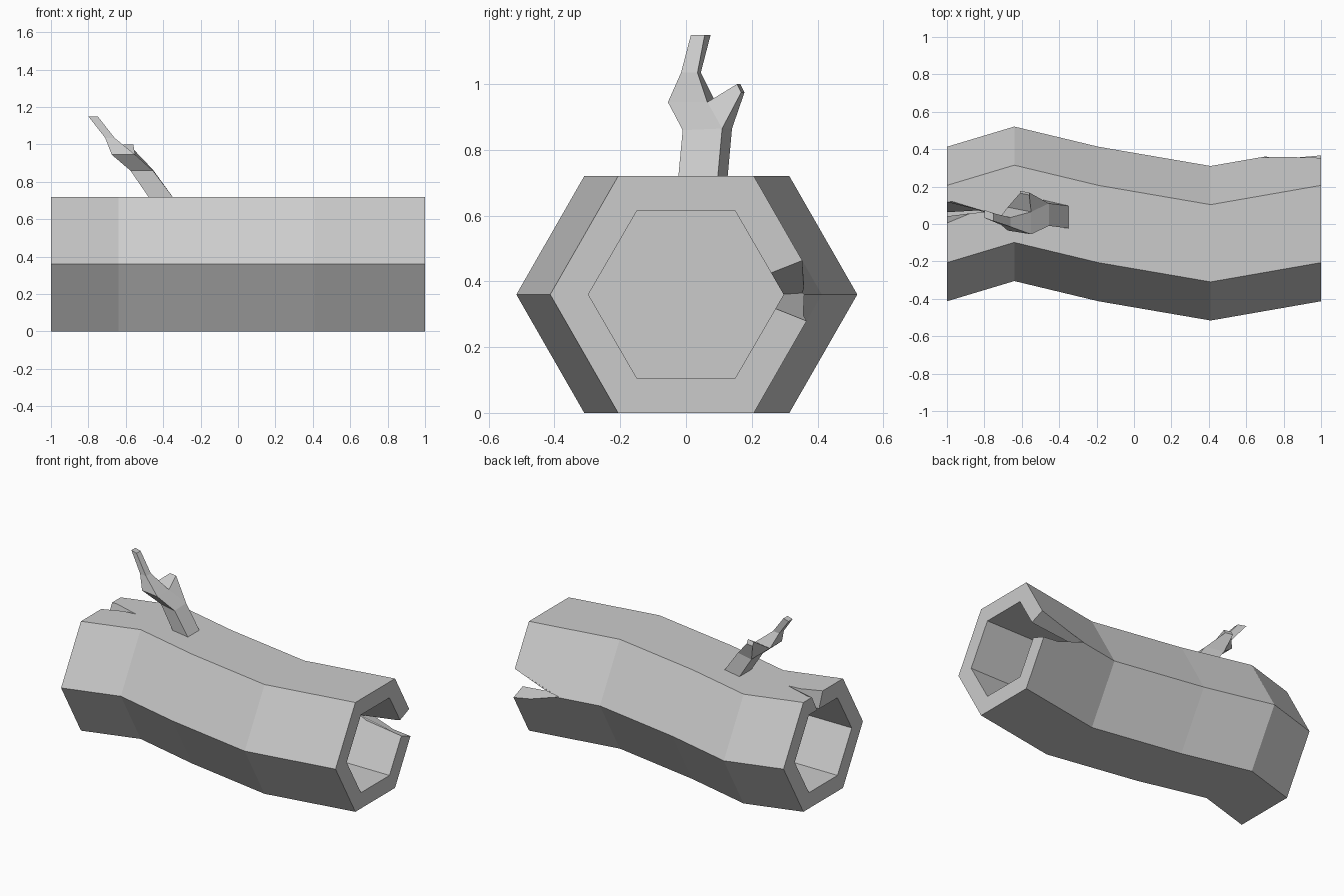
import bpy
from math import cos, sin, pi
from mathutils import Vector
import bmesh

if "Cube" in bpy.data.objects:
    bpy.data.objects.remove(bpy.data.objects["Cube"])


def make(name, verts, faces):
    mesh = bpy.data.meshes.new(name)
    mesh.from_pydata([tuple(v) for v in verts], [], faces)
    bm = bmesh.new()
    bm.from_mesh(mesh)
    bmesh.ops.recalc_face_normals(bm, faces=bm.faces)
    bm.to_mesh(mesh)
    bm.free()
    obj = bpy.data.objects.new(name, mesh)
    bpy.context.collection.objects.link(obj)
    return obj


def hex_tube(name, path, ry, hz):
    """Six-sided solid swept through (x, y) stations."""
    verts = [(x, y + ry * cos(i * pi / 3), 0.36 + hz * sin(i * pi / 3) / sin(pi / 3))
             for x, y in path for i in range(6)]
    faces = [(6 * k + i, 6 * k + (i + 1) % 6, 6 * k + 6 + (i + 1) % 6, 6 * k + 6 + i)
             for k in range(len(path) - 1) for i in range(6)]
    faces += [tuple(range(6)), tuple(range(6 * len(path) - 6, 6 * len(path)))]
    return make(name, verts, faces)


def wedge(name, outer, inner):
    """Split cutter: each triangle is (apex, side, side), grown past the surface."""
    rows = []
    for tri in (outer, inner):
        a, b, c = (Vector(p) for p in tri)
        rows.append((a, a + (b - a) * 1.25, a + (c - a) * 1.25))
    o = [p + (p - q) * 0.6 for p, q in zip(*rows)]
    i = [q + (q - p) * 0.3 for p, q in zip(*rows)]
    return make(name, o + i, [(0, 1, 2), (3, 4, 5), (0, 1, 4, 3), (1, 2, 5, 4), (2, 0, 3, 5)])


# Crooked log
log = hex_tube("log", [(-1, 0), (-0.64, 0.108), (-0.19, 0), (0.41, -0.103), (1, 0)], 0.413, 0.36)

# Hollow ends and splits
cutters = [
    hex_tube("right_hollow", [(0.45, 0), (1.1, 0)], 0.297, 0.256),
    hex_tube("left_hollow", [(-1.1, 0), (-0.45, 0)], 0.297, 0.256),
    wedge("right_split",
          [(0.68, 0.358, 0.365), (1, 0.350, 0.465), (1, 0.375, 0.285)],
          [(0.68, 0.285, 0.36), (1, 0.25, 0.43), (1, 0.27, 0.32)]),
    wedge("left_split",
          [(-0.79, 0.065, 0.72), (-1, 0.0, 0.72), (-1, 0.105, 0.72)],
          [(-0.79, 0.06, 0.616), (-1, 0.03, 0.616), (-1, 0.06, 0.616)]),
]
bpy.context.view_layer.objects.active = log
for c in cutters:
    c.hide_render = True
    m = log.modifiers.new(c.name, 'BOOLEAN')
    m.operation = 'DIFFERENCE'
    m.solver = 'EXACT'
    m.object = c
    bpy.ops.object.modifier_apply(modifier=m.name)
for c in cutters:
    bpy.data.objects.remove(c)

# Forked twig: front outline (x, y, z) with its thickness (dx, dy)
outline = [
    (-0.335, -0.025, 0.70, 0.13, 0.025), (-0.455, -0.01, 0.86, 0.12, 0.03),
    (-0.55, -0.055, 0.945, 0.125, 0.02), (-0.66, -0.015, 1.035, 0.05, 0.01),
    (-0.75, 0.015, 1.15, 0.05, 0.018), (-0.75, 0.057, 1.15, 0.05, 0.018),
    (-0.66, 0.035, 1.035, 0.05, 0.01), (-0.55, 0.065, 0.945, 0.125, 0.025),
    (-0.56, 0.155, 1.0, 0.05, 0.01), (-0.56, 0.168, 0.975, 0.05, 0.01),
    (-0.455, 0.11, 0.865, 0.12, 0.03), (-0.335, 0.095, 0.70, 0.13, 0.03)]
n = len(outline)
verts = [p[:3] for p in outline] + [(x - dx, y + dy, z) for x, y, z, dx, dy in outline]
cells = [(0, 1, 10, 11), (1, 2, 7, 10), (2, 3, 6, 7), (3, 4, 5, 6), (7, 8, 9, 10)]
faces = cells + [tuple(i + n for i in reversed(f)) for f in cells]
faces += [(i, (i + 1) % n, (i + 1) % n + n, i + n) for i in range(n)]
make("twig", verts, faces)
